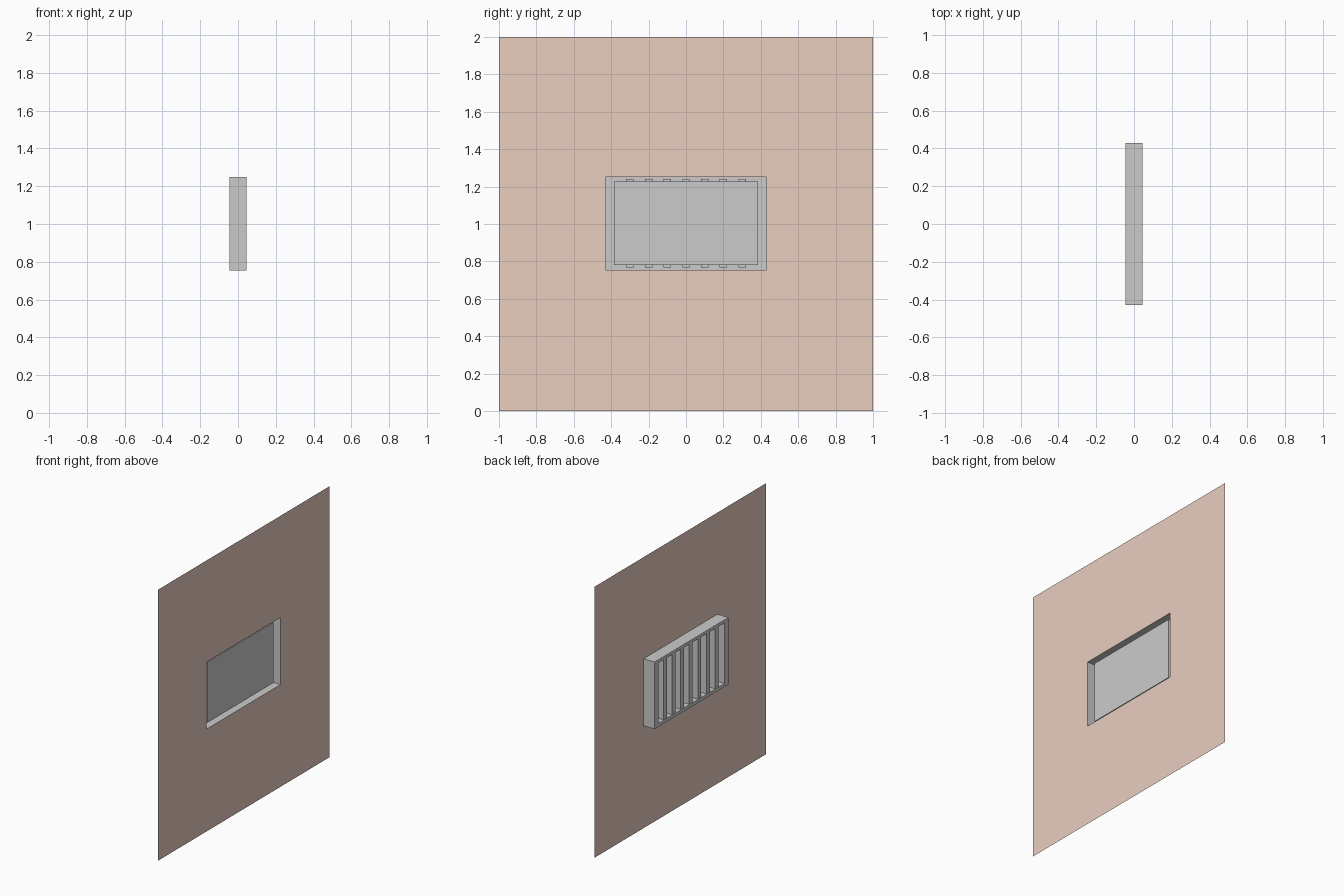
import bpy, bmesh

if "Cube" in bpy.data.objects:
    bpy.data.objects.remove(bpy.data.objects["Cube"])

X_WALL, X_FACE, X_PANEL = 0.045, -0.045, 0.022   # wall plane, outer face, pocket back
OUTER = (0.43, 0.755, 1.25)                      # half width, bottom, top
INNER = (0.385, 0.78, 1.227)


def rect(bm, x, dims):
    h, b, t = dims
    return [bm.verts.new((x, y, z)) for y, z in ((-h, b), (h, b), (h, t), (-h, t))]


def band(bm, a, b):
    for i in range(4):
        j = (i + 1) % 4
        bm.faces.new((a[i], a[j], b[j], b[i]))


def finish(bm, name):
    bmesh.ops.recalc_face_normals(bm, faces=bm.faces)
    me = bpy.data.meshes.new(name)
    bm.to_mesh(me)
    bm.free()
    ob = bpy.data.objects.new(name, me)
    bpy.context.collection.objects.link(ob)
    return ob


# thin wall sheet with a rectangular opening
bm = bmesh.new()
band(bm, rect(bm, X_WALL, (1.0, 0.0, 2.0)), rect(bm, X_WALL, OUTER))
wall = finish(bm, "wall")
mat = bpy.data.materials.new("wall_paint")
mat.diffuse_color = (0.82, 0.62, 0.53, 1)
mat.use_nodes = True
mat.node_tree.nodes["Principled BSDF"].inputs["Base Color"].default_value = mat.diffuse_color
wall.data.materials.append(mat)

# vent housing: outer sides, face rim, inner pocket, pocket back panel
bm = bmesh.new()
loops = [rect(bm, X_WALL, OUTER), rect(bm, X_FACE, OUTER),
         rect(bm, X_FACE, INNER), rect(bm, X_PANEL, INNER)]
for a, b in zip(loops, loops[1:]):
    band(bm, a, b)
bm.faces.new(loops[-1])
finish(bm, "vent_housing")

# seven upright bars, let into the pocket's top and bottom
for i in range(7):
    bm = bmesh.new()
    bmesh.ops.create_cube(bm, size=1)
    for v in bm.verts:
        v.co.x = -0.018 + v.co.x * 0.044
        v.co.y = -0.3 + 0.1 * i + v.co.y * 0.04
        v.co.z = 1.003 + v.co.z * 0.473
    finish(bm, f"vent_bar_{i + 1}")
